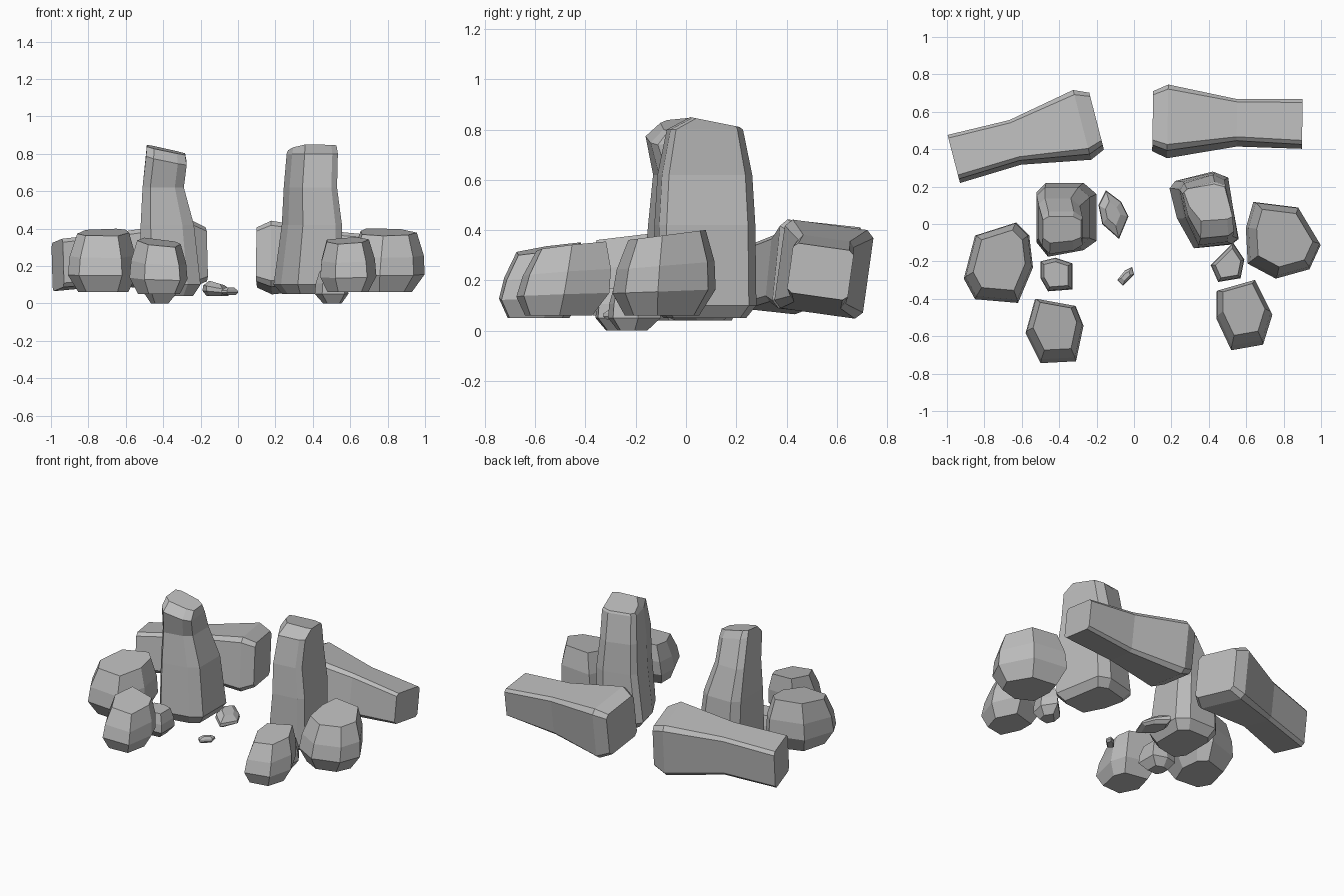
import bpy, bmesh
from math import radians
from mathutils import Matrix, Vector

cube = bpy.data.objects.get("Cube")
if cube:
    bpy.data.objects.remove(cube, do_unlink=True)

stone = bpy.data.materials.new("grey_stone")
stone.use_nodes = True
grey = (0.5, 0.5, 0.5, 1)
stone.diffuse_color = grey
stone.node_tree.nodes["Principled BSDF"].inputs["Base Color"].default_value = grey


def loft(name, rings, matrix=None):
    """Skin matching rings of points, cap both ends and keep flat facets."""
    bm = bmesh.new()
    loops = [[bm.verts.new(p) for p in ring] for ring in rings]
    count = len(loops[0])
    for low, high in zip(loops, loops[1:]):
        for i in range(count):
            j = (i + 1) % count
            bm.faces.new((low[i], low[j], high[j], high[i]))
    bm.faces.new(loops[0])
    bm.faces.new(loops[-1])
    if matrix:
        bm.transform(matrix)
    bmesh.ops.recalc_face_normals(bm, faces=bm.faces)
    mesh = bpy.data.meshes.new(name)
    bm.to_mesh(mesh)
    bm.free()
    mesh.materials.append(stone)
    obj = bpy.data.objects.new(name, mesh)
    bpy.context.collection.objects.link(obj)
    return obj


def pillar(name, outline, sections, place, tilt=(0, 0), tilted=0):
    """Scale an outline along a pillar; the last rings may tilt.
    Each section is distance, centre x, centre y, scale x, scale y."""
    rings = []
    for i, (t, cx, cy, sx, sy) in enumerate(sections):
        lean = Vector(tilt) if i >= len(sections) - tilted else Vector((0, 0))
        ring = []
        for u, v in outline:
            d = Vector((u * sx, v * sy))
            ring.append((cx + d.x, cy + d.y, t + d.dot(lean)))
        rings.append(ring)
    return loft(name, rings, place)


def rock(name, outline, bottom, top, slope=(0, 0), shift=(0, 0), base=0.72, crown=0.75):
    """Faceted stone: an outline that narrows to a base and a sloping crown."""
    n = len(outline)
    centre = sum((Vector(p) for p in outline), Vector((0, 0))) / n
    height = top - bottom
    rings = []
    for level, scale in ((0, base), (0.3, 1), (0.62, 0.95), (1, crown)):
        ring = []
        for p in outline:
            d = (Vector(p) - centre) * scale
            xy = centre + d + Vector(shift) * (2 * level - 0.8)
            z = bottom + height * level + level * d.dot(Vector(slope))
            ring.append((xy.x, xy.y, z))
        rings.append(ring)
    return loft(name, rings)


# Standing pillars, each with a sloped front lip at the top
pillar("left_standing_pillar",
       [(-0.185, 0.115), (-0.155, 0.155), (0.045, 0.205), (0.125, 0.175),
        (0.185, -0.155), (0.145, -0.185), (-0.055, -0.205), (-0.145, -0.045)],
       [(0.05, 0, 0, 0.75, 0.8), (0.1, 0, 0, 1, 1), (0.42, 0.02, 0, 0.87, 0.98),
        (0.62, 0.012, 0, 0.77, 0.92), (0.8, 0.022, 0, 0.74, 0.74),
        (0.83, 0.022, 0.04, 0.7, 0.48)],
       Matrix.Translation((0.375, 0.075, 0)), (0, -0.2), 1)
pillar("right_standing_pillar",
       [(-0.16, 0.145), (-0.11, 0.195), (0.09, 0.195), (0.16, 0.135),
        (0.16, -0.115), (0.09, -0.165), (-0.1, -0.2), (-0.16, -0.125)],
       [(0.04, 0, 0, 0.75, 0.8), (0.1, 0, 0, 1, 1), (0.42, -0.018, 0, 0.89, 0.88),
        (0.62, -0.04, -0.02, 0.69, 0.68), (0.77, -0.023, -0.07, 0.68, 0.58),
        (0.82, -0.025, -0.055, 0.64, 0.36)],
       Matrix.Translation((-0.36, 0.025, 0)), (-0.22, 0.1), 2)

# Fallen pillars lie on their sides behind the standing ones
block = [(1, 0.84), (0.84, 1), (-0.84, 1), (-1, 0.84),
         (-1, -0.84), (-0.84, -1), (0.84, -1), (1, -0.84)]
foot = [(0, 0, 0, 0.145, 0.145), (0.08, 0, 0, 0.178, 0.178), (0.45, 0.01, 0, 0.135, 0.112)]
lying = Matrix.Rotation(radians(90), 4, "Y")
for name, spot, turn, roll, end in (
        ("left_fallen_pillar", (0.1, 0.55, 0.245), -1, -8, (0.8, 0.01, 0, 0.1, 0.122)),
        ("right_fallen_pillar", (-0.2, 0.55, 0.25), 194.5, 6, (0.79, 0.045, 0, 0.13, 0.122))):
    pillar(name, block, foot + [end],
           Matrix.Translation(spot) @ Matrix.Rotation(radians(turn), 4, "Z")
           @ Matrix.Rotation(radians(roll), 4, "X") @ lying)

# Large boulders
rock("left_outer_boulder",
     [(0.64, 0.12), (0.88, 0.09), (1, -0.11), (0.94, -0.24), (0.76, -0.29),
      (0.61, -0.21), (0.6, -0.02)], 0.06, 0.38, (0, 0.13), (0.01, 0.01))
rock("right_outer_boulder",
     [(-0.85, -0.06), (-0.63, 0.01), (-0.56, -0.06), (-0.54, -0.23), (-0.62, -0.42),
      (-0.85, -0.4), (-0.91, -0.29)], 0.06, 0.38, (0, 0.12), (0, 0.01))
rock("left_front_boulder",
     [(0.44, -0.36), (0.65, -0.3), (0.74, -0.48), (0.69, -0.64), (0.52, -0.67),
      (0.44, -0.5)], 0.06, 0.335, (0.05, 0.12), (0, 0.025))
rock("right_front_boulder",
     [(-0.53, -0.4), (-0.31, -0.44), (-0.27, -0.54), (-0.31, -0.73), (-0.5, -0.74),
      (-0.58, -0.58)], 0.05, 0.325, (-0.1, 0.14), (0, 0.02))

# Small stones
rock("left_small_stone",
     [(0.53, -0.1), (0.59, -0.19), (0.57, -0.29), (0.45, -0.31), (0.41, -0.22)],
     0, 0.17, base=0.55)
rock("right_small_stone",
     [(-0.5, -0.2), (-0.42, -0.18), (-0.33, -0.21), (-0.33, -0.35), (-0.46, -0.36),
      (-0.5, -0.29)], 0, 0.17, base=0.55)

# Flat chips between the pillars
rock("back_chip",
     [(-0.15, 0.18), (-0.07, 0.12), (-0.03, 0.04), (-0.08, -0.08), (-0.17, 0),
      (-0.19, 0.1)], 0.04, 0.11, (-0.3, 0), crown=0.5)
rock("front_chip",
     [(-0.09, -0.3), (-0.06, -0.33), (0, -0.27), (-0.01, -0.23), (-0.05, -0.25)],
     0.045, 0.085, crown=0.5)
